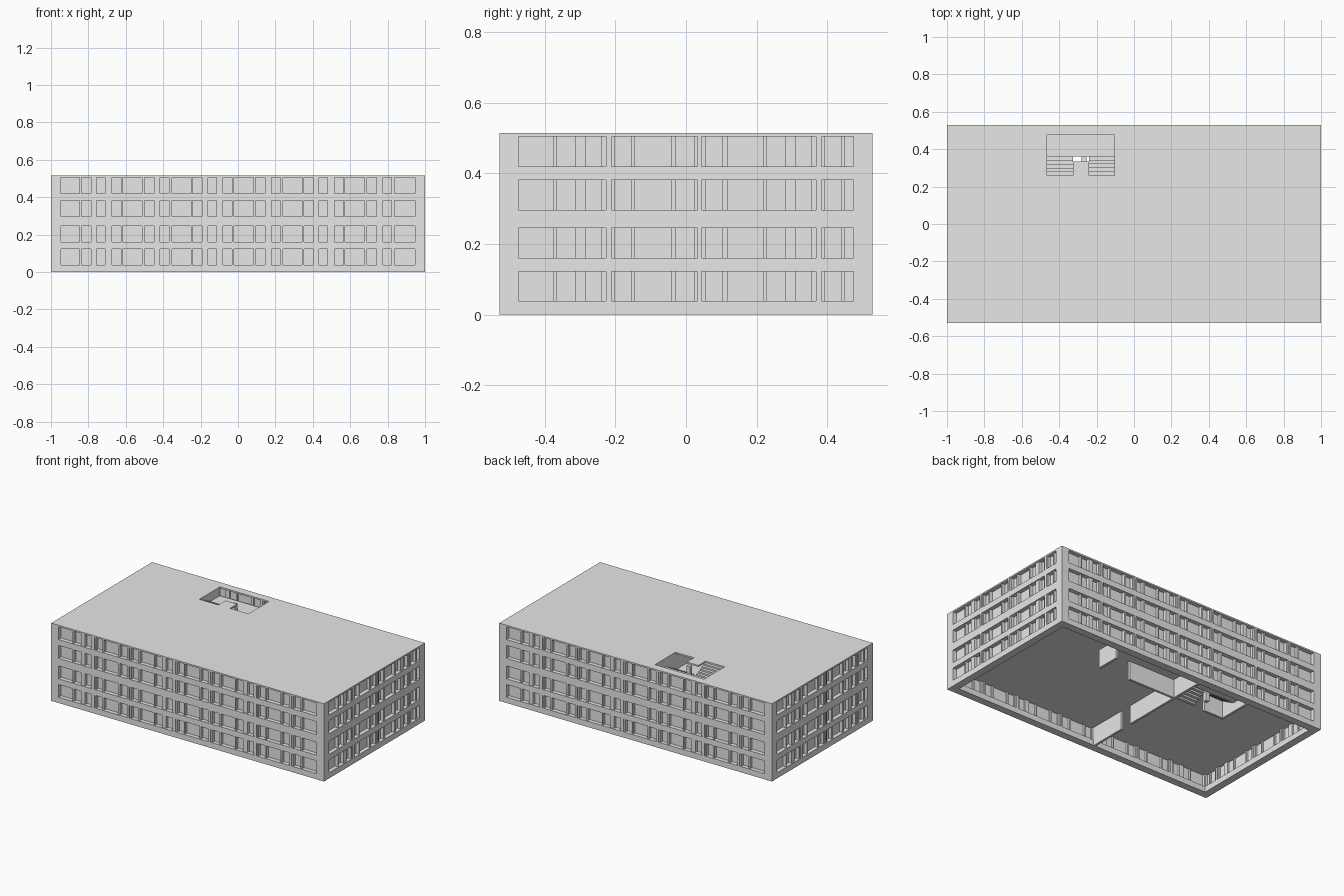
import bpy, bmesh, math
from mathutils import Matrix

if "Cube" in bpy.data.objects:
    bpy.data.objects.remove(bpy.data.objects["Cube"], do_unlink=True)

grey = bpy.data.materials.new("plain grey")
grey.use_nodes = True
grey.diffuse_color = (0.8, 0.8, 0.8, 1)
grey.node_tree.nodes["Principled BSDF"].inputs["Base Color"].default_value = (0.8, 0.8, 0.8, 1)

HX, HY, TOP, WALL = 1.0, 0.528, 0.515, 0.05
ROWS = [(0.038, 0.122), (0.16, 0.245), (0.296, 0.381), (0.42, 0.505)]
SLABS = [(0.122, 0.137), (0.25, 0.265), (0.383, 0.398), (0.505, TOP)]


def box(bm, x0, x1, y0, y1, z0, z1):
    size = Matrix.Diagonal((x1 - x0, y1 - y0, z1 - z0, 1))
    place = Matrix.Translation(((x0 + x1) / 2, (y0 + y1) / 2, (z0 + z1) / 2))
    bmesh.ops.create_cube(bm, size=1, matrix=place @ size)


def finish(name, bm, angle=0):
    bm.transform(Matrix.Rotation(angle, 4, "Z"))
    mesh = bpy.data.meshes.new(name)
    bm.to_mesh(mesh)
    bm.free()
    mesh.materials.append(grey)
    obj = bpy.data.objects.new(name, mesh)
    bpy.context.collection.objects.link(obj)
    return obj


# Facades: repeating rhythm of mullions and full-depth piers
PERIOD, MARGIN = 0.595, 0.054
MULLIONS = [(0.099, 0.108), (0.159, 0.19), (0.235, 0.247), (0.263, 0.272), (0.32, 0.329),
            (0.433, 0.445), (0.496, 0.507), (0.518, 0.53), (0.578, 0.592)]
PIERS = [(0.247, 0.263), (0.507, 0.518)]


def facade(name, half, dist, trim, angle):
    bm = bmesh.new()
    y0, y1 = -dist, -dist + WALL
    start, end = -half + MARGIN, half - MARGIN
    # horizontal bands between the window rows
    edges = [0] + [z for row in ROWS for z in row] + [TOP - 0.01]
    for z0, z1 in zip(edges[::2], edges[1::2]):
        if z1 - z0 > 0.001:
            box(bm, -half + trim, half - trim, y0, y1, z0, z1)
    for z0, z1 in ROWS:
        # end posts and recessed glazing
        box(bm, -half + trim, start, y0, y1, z0, z1)
        box(bm, end, half - trim, y0, y1, z0, z1)
        box(bm, start, end, y0 + 0.027, y0 + 0.033, z0, z1)
        for n in range(4):
            base = start + n * PERIOD
            for spans, inset in ((MULLIONS, 0.006), (PIERS, 0)):
                for a, b in spans:
                    if base + b < end:
                        box(bm, base + a, base + b, y0 + inset, y1 - inset, z0, z1)
    finish(name, bm, angle)


facade("front_facade", HX, HY, 0, 0)
facade("right_facade", HY, HX, WALL, math.pi / 2)
facade("back_facade", HX, HY, 0, math.pi)
facade("left_facade", HY, HX, WALL, -math.pi / 2)

# Stairwell opening, with a tab of floor between the flights
SX0, SX1, SY0, SY1 = -0.465, -0.105, 0.26, 0.475
TX0, TX1, TY = -0.325, -0.24, 0.335


def slab(name, z0, z1, hx, hy):
    bm = bmesh.new()
    box(bm, -hx, SX0, -hy, hy, z0, z1)
    box(bm, SX1, hx, -hy, hy, z0, z1)
    box(bm, SX0, SX1, -hy, SY0, z0, z1)
    box(bm, SX0, SX1, SY1, hy, z0, z1)
    box(bm, TX0, TX1, SY0, TY, z0, z1)
    finish(name, bm)


for i, (z0, z1) in enumerate(SLABS):
    if i == 3:
        slab("roof", z0, z1, HX, HY)
    else:
        slab(f"floor_slab_{i + 1}", z0, z1, HX - WALL, HY - WALL)

# Interior partitions and stairs on every storey
floor = 0
for i, (ceiling, slab_top) in enumerate(SLABS):
    bm = bmesh.new()
    inner = HY - WALL
    box(bm, -0.105, -0.09, -inner, -0.226, floor, ceiling)
    box(bm, -0.105, -0.09, -0.143, inner, floor, ceiling)
    box(bm, -0.09, 0.25, 0.245, 0.26, floor, ceiling)
    box(bm, 0.46, 0.475, 0.245, 0.4, floor, ceiling)
    box(bm, SX0, TX0, 0.245, 0.26, floor, ceiling)
    box(bm, SX0 - 0.015, SX0, 0.245, inner, floor, ceiling)
    finish(f"partitions_{i + 1}", bm)

    bm = bmesh.new()
    rise = slab_top - floor
    mid = floor + rise / 2
    steps = 5
    tread = (0.36 - SY0) / steps
    box(bm, SX0, SX1, 0.36, SY1, mid - 0.01, mid)
    for s in range(steps):
        y = SY0 + s * tread
        low = floor + (s + 1) * rise / 2 / (steps + 1)
        high = slab_top - (s + 1) * rise / 2 / (steps + 1)
        box(bm, TX1, SX1, y, y + tread, low - 0.012, low)
        box(bm, SX0, TX0, y, y + tread, high - 0.012, high)
    box(bm, -0.28, -0.255, TY, 0.36, floor, ceiling)
    finish(f"stairs_{i + 1}", bm)
    floor = slab_top
